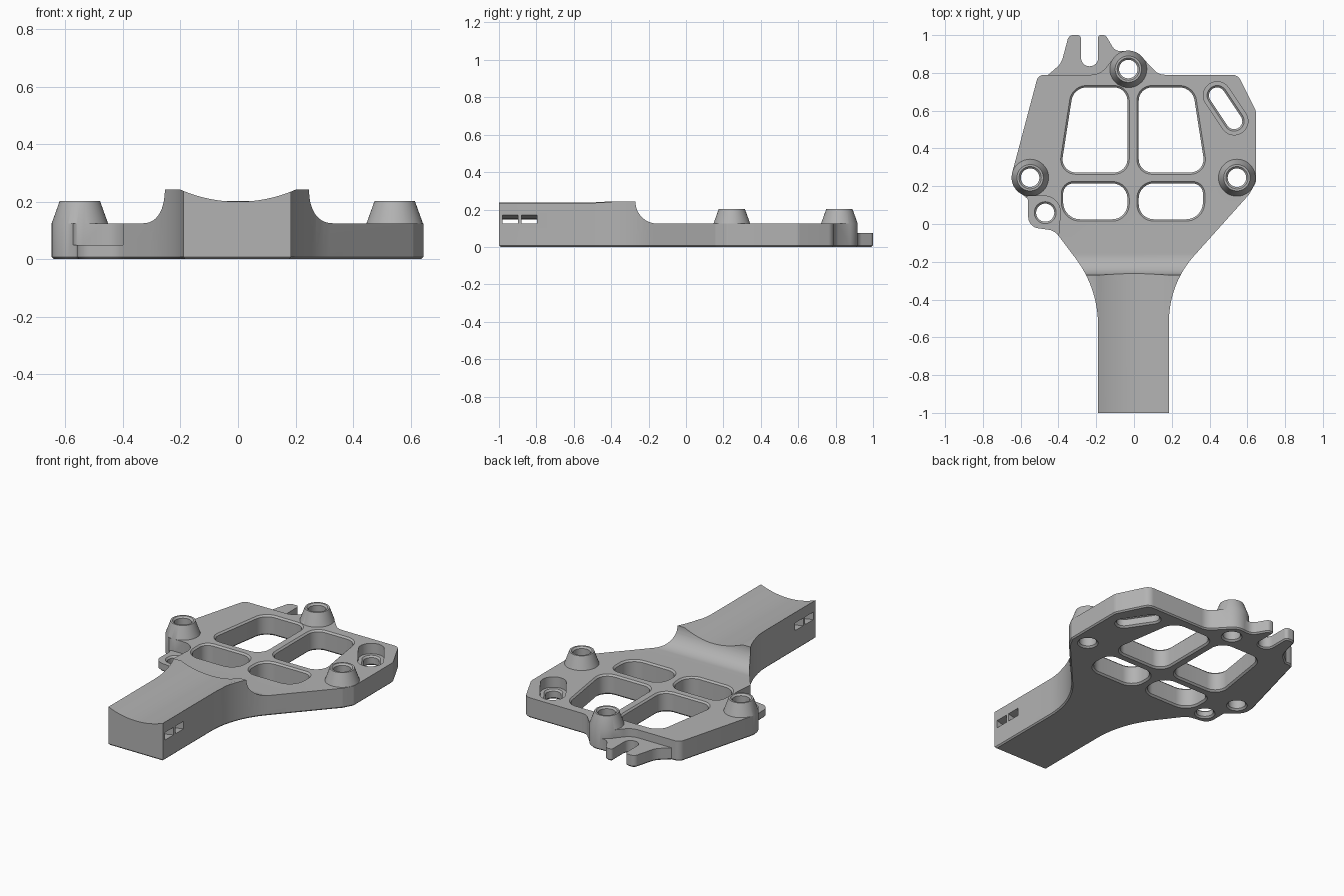
import bpy, bmesh, math
from mathutils import Vector

cube = bpy.data.objects.get("Cube")
if cube:
    bpy.data.objects.remove(cube)

GREY = 0.45
grey = bpy.data.materials.new("plain grey")
grey.use_nodes = True
grey.diffuse_color = (GREY, GREY, GREY, 1)
grey.node_tree.nodes["Principled BSDF"].inputs["Base Color"].default_value = (GREY, GREY, GREY, 1)


def rounded(corners, steps=10):
    """Counter-clockwise outline from (x, y, corner radius) triples."""
    out = []
    for i, (x, y, r) in enumerate(corners):
        p = Vector((x, y))
        if not r:
            out.append(p)
            continue
        a = (Vector(corners[i - 1][:2]) - p).normalized()
        b = (Vector(corners[(i + 1) % len(corners)][:2]) - p).normalized()
        half = a.angle(b) / 2
        centre = p + (a + b).normalized() * r / math.sin(half)
        start = (p + a * r / math.tan(half) - centre).normalized()
        end = (p + b * r / math.tan(half) - centre).normalized()
        out += [centre + start.slerp(end, k / steps) * r for k in range(steps + 1)]
    return out


def circle(x, y, r, n=48):
    return [Vector((x + r * math.cos(math.tau * k / n), y + r * math.sin(math.tau * k / n)))
            for k in range(n)]


def capsule(p, q, r):
    """Slot outline around the segment p-q."""
    p, q = Vector(p), Vector(q)
    along = (q - p).normalized()
    side = Vector((along.y, -along.x)) * r
    along *= r
    pts = (p - along + side, q + along + side, q + along - side, p - along - side)
    return rounded([(*v, r * 0.99) for v in pts])


def offset(pts, d):
    """Move an outline outwards by d."""
    out = []
    for i, p in enumerate(pts):
        e1, e2 = (p - pts[i - 1]).normalized(), (pts[(i + 1) % len(pts)] - p).normalized()
        n1, n2 = Vector((e1.y, -e1.x)), Vector((e2.y, -e2.x))
        out.append(p + (n1 + n2) * d / (1 + n1.dot(n2)))
    return out


def prism(name, pts, layers, axis="Z"):
    """Stack an outline through (height, offset) layers along an axis."""
    place = {"Z": lambda u, v, w: (u, v, w), "X": lambda u, v, w: (w, u, v),
             "Y": lambda u, v, w: (u, w, v)}[axis]
    bm = bmesh.new()
    rings = [[bm.verts.new(place(p.x, p.y, w)) for p in offset(pts, d)] for w, d in layers]
    n = len(pts)
    for lo, hi in zip(rings, rings[1:]):
        for i in range(n):
            bm.faces.new((lo[i], lo[(i + 1) % n], hi[(i + 1) % n], hi[i]))
    bm.faces.new(rings[0][::-1])
    bm.faces.new(rings[-1])
    bmesh.ops.recalc_face_normals(bm, faces=bm.faces)
    mesh = bpy.data.meshes.new(name)
    bm.to_mesh(mesh)
    bm.free()
    mesh.materials.append(grey)
    obj = bpy.data.objects.new(name, mesh)
    bpy.context.collection.objects.link(obj)
    return obj


def combine(target, tool, operation):
    mod = target.modifiers.new("combine", "BOOLEAN")
    mod.operation, mod.solver, mod.object = operation, "EXACT", tool
    bpy.context.view_layer.objects.active = target
    bpy.ops.object.modifier_apply(modifier=mod.name)
    bpy.data.objects.remove(tool)


def cut(name, pts, layers, axis="Z"):
    combine(bracket, prism(name, pts, layers, axis), "DIFFERENCE")


def add(name, pts, layers):
    combine(bracket, prism(name, pts, layers), "UNION")


PLATE, TOP, BOSS = 0.125, 0.242, 0.203


def through(top):
    """Layers of a through hole with eased rims."""
    return [(-0.01, 0.02), (0.01, 0), (top - 0.01, 0), (top + 0.01, 0.02)]


def foot(top):
    return [(0, -0.008), (0.008, 0), (top, 0)]


# Plate and handle share one outline
outline = rounded([
    (-0.19, -1, 0), (0.185, -1, 0), (0.185, -0.317, 0.52), (0.61, 0.157, 0.03),
    (0.645, 0.22, 0.03), (0.645, 0.6, 0.05), (0.55, 0.79, 0.05), (0.13, 0.79, 0.08),
    (0.05, 0.875, 0), (-0.11, 0.875, 0), (-0.18, 0.79, 0.1), (-0.507, 0.79, 0.04),
    (-0.648, 0.26, 0.03), (-0.62, 0.18, 0), (-0.56, 0.13, 0.02), (-0.56, -0.015, 0.06),
    (-0.42, -0.035, 0.08), (-0.19, -0.34, 0.59)])
bracket = prism("bracket_body", outline, foot(TOP))

# Step down from handle to plate with a concave sweep
sweep = [Vector((-0.155 - 0.115 * math.cos(a), TOP - (TOP - PLATE) * math.sin(a)))
         for a in (k * math.pi / 32 for k in range(17))]
cut("step_cutter", [Vector((-0.27, 0.4))] + sweep + [Vector((1.2, PLATE)), Vector((1.2, 0.4))],
    [(-1, 0), (1, 0)], "X")
# Hollowed handle top
cut("saddle_cutter", circle(0, 0.7, 0.5, 128), [(-1.1, 0), (-0.1, 0)], "Y")

# Low hook at the back
add("hook", rounded([
    (-0.47, 0.76, 0), (-0.03, 0.76, 0), (-0.03, 0.915, 0), (-0.1, 0.915, 0.05),
    (-0.15, 1, 0.025), (-0.19, 1, 0.015), (-0.19, 0.835, 0.044), (-0.28, 0.835, 0.044),
    (-0.28, 1, 0.02), (-0.345, 1, 0.03), (-0.385, 0.85, 0.1), (-0.46, 0.785, 0)]), foot(0.075))

# Lowered ear on the right edge
cut("ear_cutter", rounded([(-0.62, -0.12, 0), (-0.4, -0.07, 0), (-0.383, 0.148, 0.085),
                           (-0.58, 0.148, 0.03)]), [(0.05, 0), (0.3, 0)])
cut("ear_hole", circle(-0.47, 0.06, 0.048), through(0.05))

# Tapered bosses with through holes
bosses = [(-0.55, 0.245), (0.545, 0.245), (-0.03, 0.82)]
for x, y in bosses:
    add("boss", circle(x, y, 0.098), foot(PLATE) + [(BOSS, -0.028)])
for x, y in bosses:
    cut("boss_hole", circle(x, y, 0.049), through(BOSS))

# Four windows, mirrored about the middle rib
upper = [(-0.39, 0.273, 0.07), (-0.035, 0.273, 0.07), (-0.035, 0.723, 0.07), (-0.32, 0.723, 0.08)]
lower = [(-0.375, 0.025, 0.09), (-0.035, 0.025, 0.08), (-0.035, 0.215, 0.08), (-0.375, 0.215, 0.055)]
for shape in (upper, lower):
    mirrored = [(-0.01 - x, y, r) for x, y, r in reversed(shape)]
    for corners in (shape, mirrored):
        cut("window", rounded(corners), through(PLATE))

# Angled adjusting slot with a recess
ends = (0.44, 0.68), (0.53, 0.545)
cut("slot_recess", capsule(*ends, 0.073), [(0.06, 0), (0.2, 0)])
cut("slot_hole", capsule(*ends, 0.043), through(0.06))

# Two arched strap slots across the handle
xs = [-0.25 + 0.5 * k / 16 for k in range(17)]
arch = [Vector((x, 0.105 + 0.55 * x * x)) for x in xs]
arch += [Vector((x, 0.147 + 0.7 * x * x)) for x in reversed(xs)]
for y in (-0.98, -0.88):
    cut("strap_slot", arch, [(y, 0), (y + 0.083, 0)], "Y")

# Smooth the rounded faces, keep the edges crisp
bpy.ops.object.select_all(action="DESELECT")
bracket.select_set(True)
bpy.context.view_layer.objects.active = bracket
bpy.ops.object.shade_smooth_by_angle(angle=math.radians(30))
